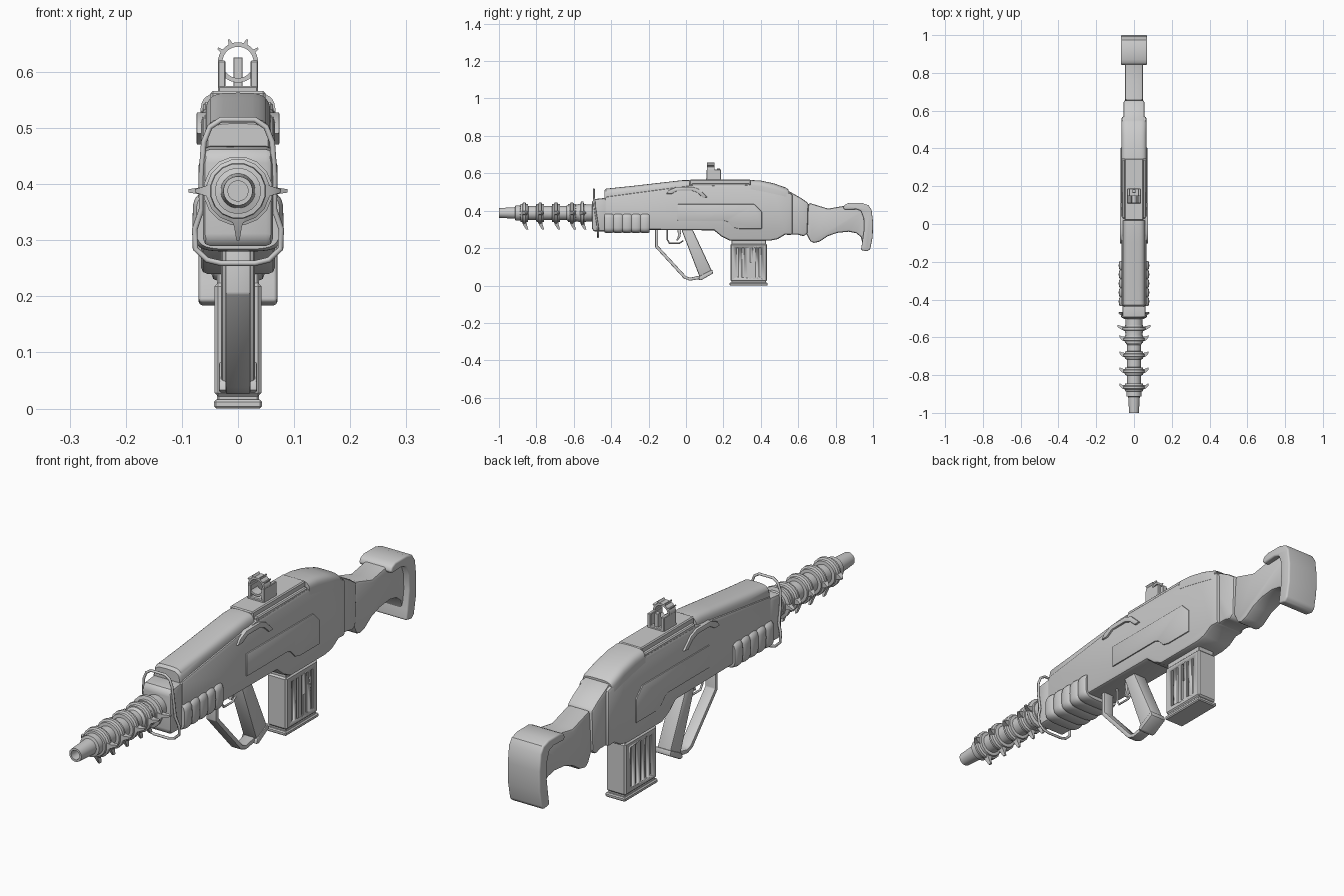
import bpy, bmesh, math
from mathutils import Vector

if "Cube" in bpy.data.objects:
    bpy.data.objects.remove(bpy.data.objects["Cube"])

AXIS = 0.388  # barrel height


def finish(name, bm, bevel=0, segs=2, angle=35):
    bmesh.ops.recalc_face_normals(bm, faces=bm.faces)
    me = bpy.data.meshes.new(name)
    bm.to_mesh(me)
    bm.free()
    ob = bpy.data.objects.new(name, me)
    bpy.context.collection.objects.link(ob)
    bpy.ops.object.select_all(action='DESELECT')
    ob.select_set(True)
    bpy.context.view_layer.objects.active = ob
    if bevel:
        m = ob.modifiers.new("bevel", 'BEVEL')
        m.width, m.segments = bevel, segs
        m.limit_method, m.angle_limit = 'ANGLE', math.radians(40)
        bpy.ops.object.modifier_apply(modifier=m.name)
    bpy.ops.object.shade_smooth_by_angle(angle=math.radians(angle))
    return ob


def prism(name, pts, hw, bevel=0.006, segs=2, x=0):
    """Side profile (y, z) extruded across x."""
    bm = bmesh.new()
    f = bm.faces.new([bm.verts.new((x - hw, y, z)) for y, z in pts])
    r = bmesh.ops.extrude_face_region(bm, geom=[f])
    bmesh.ops.translate(bm, vec=(2 * hw, 0, 0),
                        verts=[v for v in r['geom'] if isinstance(v, bmesh.types.BMVert)])
    return finish(name, bm, bevel, segs)


def box(name, x, hw, y0, y1, z0, z1, bevel=0.003):
    return prism(name, [(y0, z0), (y1, z0), (y1, z1), (y0, z1)], hw, bevel, 1, x)


def skin(name, rings, caps=True, closed=False):
    bm = bmesh.new()
    vs = [[bm.verts.new(p) for p in r] for r in rings]
    n = len(vs[0])
    pairs = list(zip(vs, vs[1:])) + ([(vs[-1], vs[0])] if closed else [])
    for a, b in pairs:
        for i in range(n):
            bm.faces.new((a[i], a[(i + 1) % n], b[(i + 1) % n], b[i]))
    if caps and not closed:
        bm.faces.new(vs[0])
        bm.faces.new(vs[-1])
    return finish(name, bm)


def lathe(name, prof, n=24, z=AXIS, closed=False):
    """Profile (y, radius) turned around the y direction."""
    ang = [math.tau * (i + 0.5) / n for i in range(n)]
    return skin(name, [[(r * math.cos(a), y, z + r * math.sin(a)) for a in ang]
                       for y, r in prof], closed=closed)


def power(v, e):
    return math.copysign(abs(v) ** e, v)


def cover(name, stations, e=0.5):
    """Arched shell, stations of (y, half width, base z, top z)."""
    ang = [math.pi * i / 16 for i in range(17)]
    return skin(name, [[(hw * power(math.cos(a), e), y, b + (t - b) * abs(math.sin(a)) ** e)
                        for a in ang] for y, hw, b, t in stations])


def tube(name, pts, r, cyclic=False):
    cu = bpy.data.curves.new(name, 'CURVE')
    cu.dimensions, cu.bevel_depth, cu.bevel_resolution = '3D', r, 2
    sp = cu.splines.new('POLY')
    sp.points.add(len(pts) - 1)
    for p, c in zip(sp.points, pts):
        p.co = (*c, 1)
    sp.use_cyclic_u, cu.use_fill_caps = cyclic, True
    ob = bpy.data.objects.new(name, cu)
    bpy.context.collection.objects.link(ob)
    bpy.ops.object.select_all(action='DESELECT')
    ob.select_set(True)
    bpy.context.view_layer.objects.active = ob
    bpy.ops.object.convert(target='MESH')


# receiver, rear section and stock
prism("receiver", [(-.435, .30), (.15, .295), (.19, .262), (.235, .24), (.45, .24), (.49, .248),
                   (.53, .272), (.57, .27), (.57, .49), (.47, .525), (.35, .54), (.02, .535),
                   (-.1, .52), (-.435, .475)], .066, .012)
prism("rear_receiver", [(.5, .26), (.53, .274), (.60, .272), (.63, .263), (.65, .28),
                        (.655, .44), (.62, .465), (.55, .505), (.5, .5)], .055, .01)
prism("stock", [(.64, .285), (.665, .235), (.685, .228), (.715, .235), (.76, .265), (.81, .282),
                (.87, .288), (.91, .28), (.935, .26), (.945, .22), (.97, .22), (.97, .42),
                (.84, .425), (.76, .411), (.655, .443)], .047, .01)
prism("butt_pad", [(.84, .415), (.848, .432), (.87, .441), (.94, .441), (.975, .43), (.992, .405),
                   (1, .34), (.998, .26), (.985, .195), (.97, .183), (.935, .19), (.942, .23),
                   (.952, .30), (.95, .36), (.935, .40), (.91, .408), (.85, .405)], .07, .018, 4)

# upper covers
cover("front_cover", [(-.437, .054, .46, .508), (-.428, .059, .46, .518), (-.3, .059, .47, .531),
                      (-.1, .059, .49, .554), (-.02, .059, .50, .563), (.018, .059, .50, .563)])
cover("rear_cover", [(.345, .067, .515, .564), (.40, .067, .505, .561), (.47, .067, .49, .546),
                     (.535, .067, .475, .523), (.547, .063, .475, .513)])
box("top_rail", 0, .049, .02, .345, .52, .566, .004)
box("rail_ledge", 0, .062, .03, .34, .52, .546, .004)

# side panels and curved lips, both sides at once
prism("side_panel", [(-.045, .435), (-.045, .347), (.205, .347), (.225, .34), (.255, .31),
                     (.285, .303), (.405, .303), (.405, .395), (.365, .435)], .0705, .003)
prism("side_lip", [(-.105, .49), (-.09, .51), (-.05, .528), (.035, .528), (.07, .515), (.115, .472),
                   (.09, .47), (.06, .497), (.03, .508), (-.045, .508), (-.075, .49)], .074, .003)

# front collar and carrying hoop
prism("front_collar", [(-.503, .30), (-.49, .29), (-.42, .29), (-.42, .47), (-.49, .462),
                       (-.503, .45)], .062, .012)
half = [(.03, -.492, .515), (.05, -.492, .502), (.061, -.492, .475), (.065, -.488, .42),
        (.065, -.478, .355), (.077, -.472, .32), (.076, -.47, .285), (.055, -.47, .265),
        (.03, -.47, .259)]
tube("front_hoop", half + [(-x, y, z) for x, y, z in reversed(half)], .005, True)

# handguard with finger ridges
rings = []
for i in range(41):
    t = i / 40
    s = .92 + .08 * abs(math.sin(math.pi * 5 * t)) ** .6
    rings.append([(.081 * s * power(math.cos(a), .45), -.435 + .24 * t,
                   .335 + .055 * s * power(math.sin(a), .45))
                  for a in [math.tau * k / 32 for k in range(32)]])
skin("handguard", rings)

# barrel, flanges and swept spikes
lathe("barrel", [(-.93, .001), (-.93, .018), (-1, .018), (-1, .026), (-.915, .031), (-.912, .041),
                 (-.87, .041), (-.865, .037), (-.64, .037), (-.63, .045), (-.49, .045)])
for i, y in enumerate((-.865, -.78, -.695, -.61, -.555)):
    last = i == 4
    R = .062 if last else .057
    lathe(f"flange_{i}", [(y - .022, .036), (y - .02, .049), (y - .01, .05), (y - .006, R),
                          (y + .006, R), (y + .01, .05), (y + .02, .049), (y + .022, .036)], 16)
    for j, a in enumerate((0, math.pi, -math.pi / 2)):
        d = Vector((math.cos(a), 0, math.sin(a)))
        s = Vector((-d.z, 0, d.x))
        reach = .088 if last or j == 2 else .077
        rows = []
        for r, w, h, back in ((.045, .014, .013, 0), (.063, .007, .01, .004),
                              (reach, .003, .006, .016)):
            c = d * r + Vector((0, y + back, AXIS))
            rows.append([c + s * u * w + Vector((0, v * h, 0))
                         for u, v in ((-1, -1), (1, -1), (1, 1), (-1, 1))])
        skin(f"flange_{i}_spike_{j}", rows)

# grip, guard and trigger
prism("grip", [(-.025, .30), (.035, .30), (.14, .075), (.075, .04)], .03, .008)
prism("grip_cap", [(.072, .05), (.066, .032), (.08, .028), (.145, .065), (.14, .085)], .034, .004)
prism("hand_guard_strap", [(-.165, .30), (-.165, .205), (-.012, .038), (.02, .026), (.08, .036),
                           (.076, .054), (.022, .042), (0, .05), (-.149, .212), (-.149, .30)],
      .022, .003)
tube("trigger_guard", [(0, -.1, .3), (0, -.1, .245), (0, -.088, .226), (0, -.035, .226),
                       (0, -.015, .24)], .004)
prism("trigger", [(-.045, .30), (-.025, .30), (-.03, .26), (-.045, .24), (-.052, .242),
                  (-.043, .265)], .008, .002)

# magazine with vertical slots
mag = box("magazine", 0, .042, .237, .433, .022, .224, .006)
slots = bmesh.new()
for x in (-.042, .042):
    for k in range(5):
        g = bmesh.ops.create_cube(slots, size=1)['verts']
        bmesh.ops.scale(slots, vec=(.012, .012, .155), verts=g)
        bmesh.ops.translate(slots, vec=(x, .275 + .03 * k, .122), verts=g)
cutter = finish("slot_cutter", slots)
cutter.hide_render = True
m = mag.modifiers.new("slots", 'BOOLEAN')
m.operation, m.object, m.solver = 'DIFFERENCE', cutter, 'EXACT'
bpy.context.view_layer.objects.active = mag
bpy.ops.object.modifier_apply(modifier=m.name)
bpy.data.objects.remove(cutter)
box("magazine_base", 0, .043, .233, .437, 0, .016, .004)
box("magazine_core", 0, .037, .243, .427, .01, .27)

# ring sight
SZ = .617
lathe("sight_ring", [(.112, .028), (.112, .036), (.152, .036), (.152, .028)], 24, SZ, True)
box("sight_base", 0, .036, .108, .187, .56, .575)
box("sight_post", 0, .008, .165, .183, .57, .626, .001)
for s in (-1, 1):
    box(f"sight_wing_{s}", s * .029, .007, .11, .187, .56, .62, .002)
    box(f"sight_bead_{s}", s * .030, .003, .118, .126, SZ - .002, SZ + .002, 0)
for i, deg in enumerate((35, 68, 112, 145)):
    a = math.radians(deg)
    d, t = Vector((math.cos(a), 0, math.sin(a))), Vector((-math.sin(a), 0, math.cos(a)))
    skin(f"sight_prong_{i}", [[Vector((0, y, SZ)) + d * r + t * w
                               for r, w in ((.033, -.004), (.044, -.0015), (.044, .0015), (.033, .004))]
                              for y in (.112, .152)])
